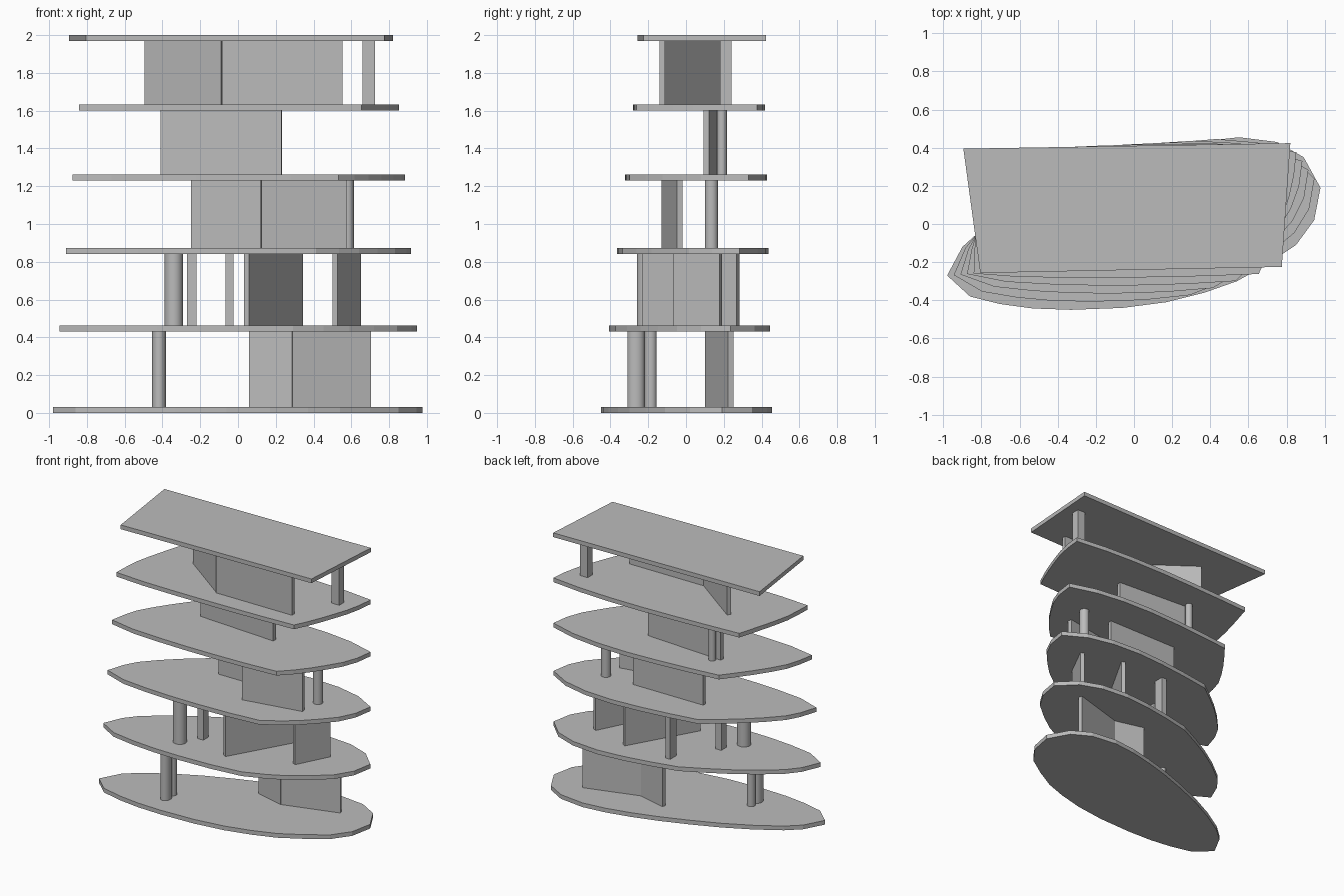
import bpy, bmesh, math
from mathutils import Vector

if "Cube" in bpy.data.objects:
    bpy.data.objects.remove(bpy.data.objects["Cube"], do_unlink=True)

grey = bpy.data.materials.new("concrete_grey")
grey.use_nodes = True
COLOR = (0.5, 0.5, 0.5, 1)
grey.diffuse_color = COLOR
grey.node_tree.nodes["Principled BSDF"].inputs["Base Color"].default_value = COLOR

SLAB = 0.032
FLOORS = [0.0, 0.43, 0.84, 1.23, 1.6, 2 - SLAB]


def prism(name, outline, z0, z1, smooth=False):
    """Extrude a flat outline between two heights."""
    bm = bmesh.new()
    face = bm.faces.new([bm.verts.new((p[0], p[1], z0)) for p in outline])
    top = bmesh.ops.extrude_face_region(bm, geom=[face])["geom"]
    bmesh.ops.translate(bm, vec=(0, 0, z1 - z0),
                        verts=[v for v in top if isinstance(v, bmesh.types.BMVert)])
    bmesh.ops.recalc_face_normals(bm, faces=bm.faces)
    mesh = bpy.data.meshes.new(name)
    bm.to_mesh(mesh)
    bm.free()
    mesh.materials.append(grey)
    obj = bpy.data.objects.new(name, mesh)
    bpy.context.collection.objects.link(obj)
    if smooth:
        bpy.ops.object.select_all(action='DESELECT')
        obj.select_set(True)
        bpy.context.view_layer.objects.active = obj
        bpy.ops.object.shade_smooth_by_angle()
    return obj


def storey(level):
    return FLOORS[level] + SLAB, FLOORS[level + 1]


def wall(name, level, a, b, thick=0.03):
    a, b = Vector(a), Vector(b)
    side = (b - a).orthogonal().normalized() * thick / 2
    prism(name, [a - side, b - side, b + side, a + side], *storey(level))


def post(name, level, x, y, w, d):
    prism(name, [(x - w, y - d), (x + w, y - d), (x + w, y + d), (x - w, y + d)],
          *storey(level))


def column(name, level, x, y, rx, ry):
    ring = [math.tau * i / 24 for i in range(24)]
    prism(name, [(x + rx * math.cos(t), y + ry * math.sin(t)) for t in ring],
          *storey(level), smooth=True)


# Floor slabs: a slanted oval that changes step by step into a four-sided roof
oval = [(-.98, -.27), (-.86, -.38), (-.70, -.42), (-.53, -.443), (-.33, -.45), (-.06, -.44),
        (.17, -.41), (.37, -.36), (.54, -.30), (.70, -.21), (.85, -.11), (.945, .02),
        (.978, .19), (.89, .35), (.75, .43), (.55, .455), (.37, .435), (.19, .395),
        (0, .34), (-.21, .265), (-.42, .18), (-.62, .08), (-.80, -.03), (-.90, -.12)]
roof = [Vector(p) for p in [(-.806, -.257), (.775, -.225), (.82, .424), (-.895, .395)]]
target = [roof[s].lerp(roof[(s + 1) % 4], i / 6) for s in range(4) for i in range(6)]

for k, z in enumerate(FLOORS):
    outline = [Vector(p).lerp(q, k / 5) for p, q in zip(oval, target)]
    if k == 5:
        outline = roof
    prism("roof_slab" if k == 5 else f"floor_slab_{k + 1}", outline, z, z + SLAB)

# First storey
column("first_front_column", 0, -.418, -.265, .037, .046)
column("first_rear_column", 0, -.418, -.187, .03, .032)
wall("first_left_wall", 0, (.285, .115), (.70, .237))
wall("first_right_wall", 0, (.062, .175), (.29, .115))

# Second storey
column("second_column", 1, -.34, -.212, .048, .048)
post("second_middle_post", 1, -.245, -.07, .025, .032)
post("second_rear_post", 1, -.045, .245, .02, .038)
wall("second_long_wall", 1, (.045, -.225), (.33, .275))
wall("second_short_wall", 1, (.513, -.06), (.638, .185))

# Third storey
column("third_column", 2, .578, .135, .035, .035)
wall("third_front_wall", 2, (.122, -.115), (.573, -.033))
wall("third_rear_wall", 2, (-.25, .135), (.34, .135))

# Fourth storey
column("fourth_column", 3, -.354, .19, .026, .026)
wall("fourth_wall", 3, (.232, .108), (-.408, .15))

# Fifth storey
post("fifth_post", 4, .692, .21, .033, .03)
wall("fifth_front_wall", 4, (-.085, -.125), (.552, -.125))
wall("fifth_slanted_wall", 4, (-.485, .175), (-.08, -.122))
